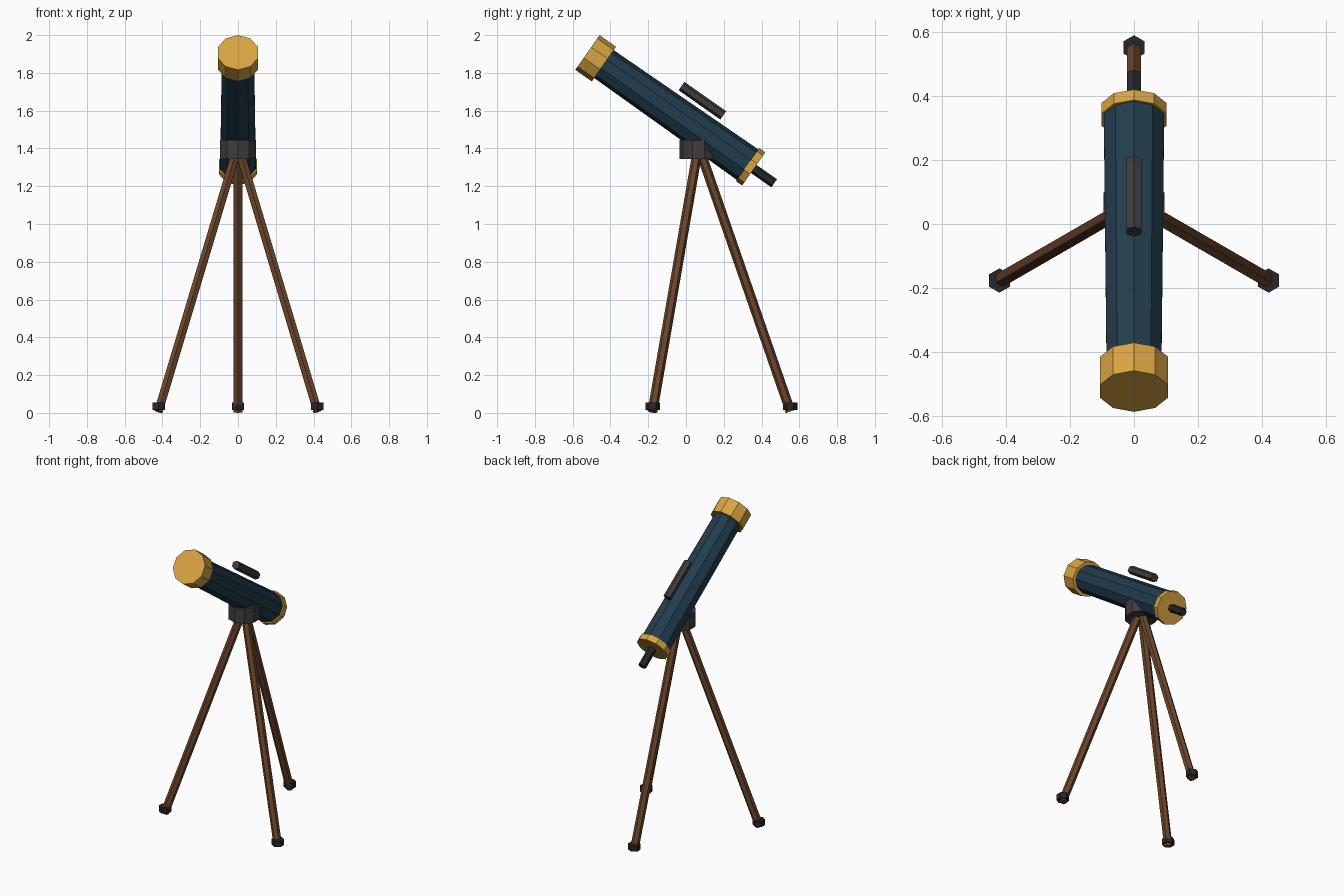
import bpy, bmesh
from math import sin, cos, pi, radians
from mathutils import Vector

if "Cube" in bpy.data.objects:
    bpy.data.objects.remove(bpy.data.objects["Cube"])


def material(name, rgb):
    m = bpy.data.materials.new(name)
    m.diffuse_color = (*rgb, 1)
    m.use_nodes = True
    m.node_tree.nodes["Principled BSDF"].inputs["Base Color"].default_value = m.diffuse_color
    return m


TEAL = material("teal_paint", (0.016, 0.045, 0.075))
BRASS = material("brass", (0.69, 0.37, 0.055))
WOOD = material("wood", (0.15, 0.06, 0.025))
IRON = material("dark_iron", (0.05, 0.045, 0.045))
RUBBER = material("black_rubber", (0.02, 0.02, 0.023))


def prism(name, a, b, r1, r2, sides, mat, up=(0, 0, 1)):
    """Flat-faced frustum from a to b, with one corner pointing towards up."""
    a, b = Vector(a), Vector(b)
    d = (b - a).normalized()
    v = Vector(up)
    v = (v - d * v.dot(d)).normalized()
    u = v.cross(d)
    bm = bmesh.new()
    rings = []
    for c, r in ((a, r1), (b, r2)):
        rings.append([bm.verts.new(c + r * (v * cos(2 * pi * i / sides) + u * sin(2 * pi * i / sides)))
                      for i in range(sides)])
    for i in range(sides):
        j = (i + 1) % sides
        bm.faces.new((rings[0][i], rings[0][j], rings[1][j], rings[1][i]))
    bm.faces.new(rings[0])
    bm.faces.new(rings[1])
    bmesh.ops.recalc_face_normals(bm, faces=bm.faces[:])
    me = bpy.data.meshes.new(name)
    bm.to_mesh(me)
    bm.free()
    me.materials.append(mat)
    ob = bpy.data.objects.new(name, me)
    bpy.context.collection.objects.link(ob)
    return ob


# Optical axis: t runs from the front opening down to the eyepiece, h is the offset above it
TILT = radians(35)
FRONT = Vector((0, -0.522, 1.908))
BACKWARD = Vector((0, cos(TILT), -sin(TILT)))
ABOVE = Vector((0, sin(TILT), cos(TILT)))


def on_axis(t, h=0):
    return FRONT + BACKWARD * t + ABOVE * h


# Tube assembly
prism("main_tube", on_axis(0.09), on_axis(1.05), 0.09, 0.099, 10, TEAL)
prism("front_cap", on_axis(0), on_axis(0.107), 0.112, 0.112, 10, BRASS)
prism("rear_ring", on_axis(1.035), on_axis(1.075), 0.107, 0.107, 10, BRASS)
prism("eyepiece", on_axis(1.06), on_axis(1.207), 0.026, 0.026, 6, RUBBER)
prism("finder_scope", on_axis(0.51, 0.14), on_axis(0.78, 0.14), 0.027, 0.027, 6, IRON)

# Mount block
CY = 0.066
prism("mount_block", (0, CY, 1.345), (0, CY, 1.445), 0.1, 0.1, 10, IRON, up=(0, 1, 0))

# Tripod legs and feet
for label, deg in (("back", 90), ("front_left", 210), ("front_right", 330)):
    x, y = cos(radians(deg)), sin(radians(deg))
    prism(label + "_leg", (0.487 * x, CY + 0.487 * y, 0.0075), (0.015 * x, CY + 0.015 * y, 1.37),
          0.026, 0.026, 6, WOOD)
    fx, fy = 0.485 * x, CY + 0.485 * y
    prism(label + "_foot", (fx, fy, 0.016), (fx, fy, 0.055), 0.038, 0.038, 6, RUBBER, up=(0, 1, 0))
